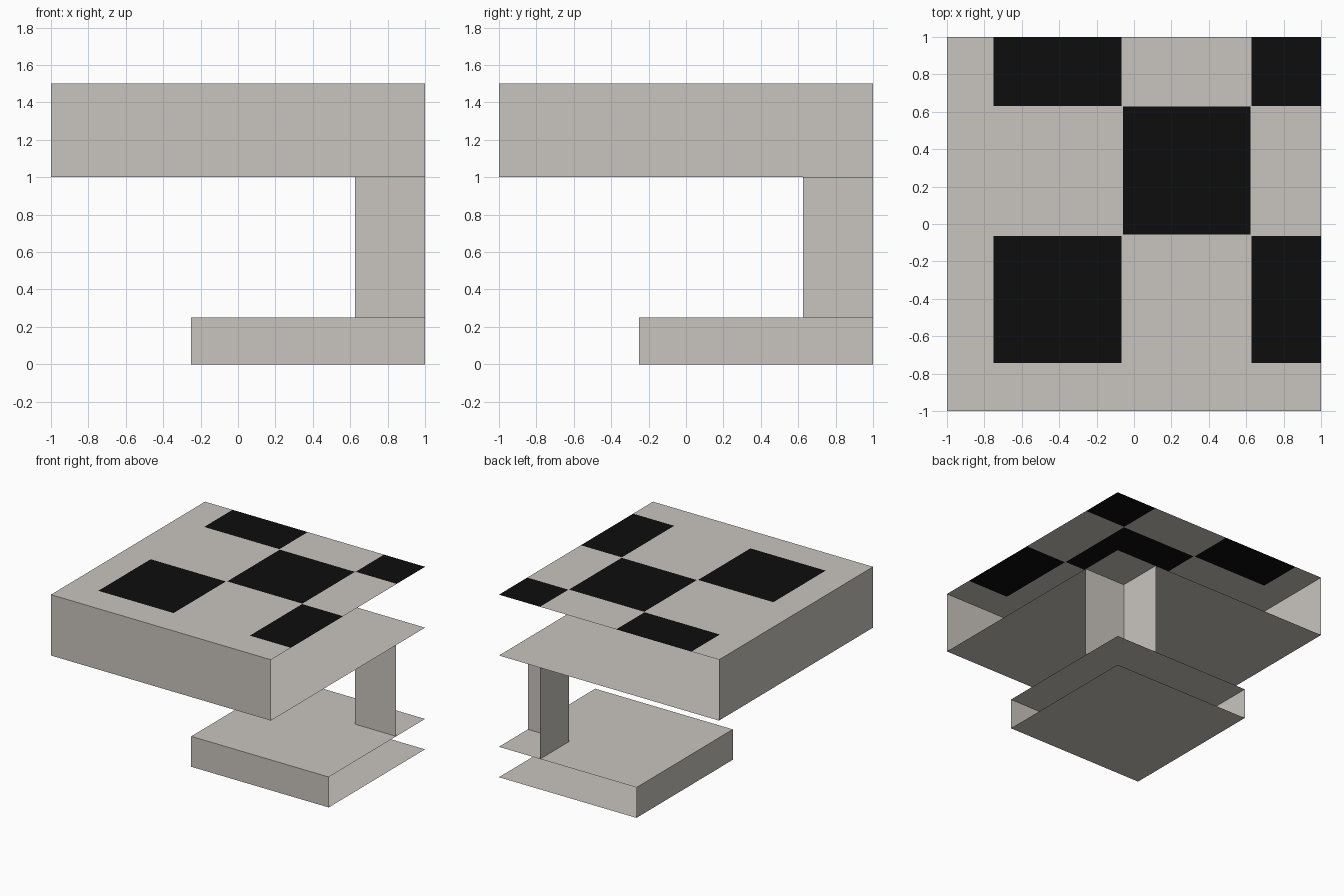
import bpy, bmesh
from mathutils import Vector

if "Cube" in bpy.data.objects:
    bpy.data.objects.remove(bpy.data.objects["Cube"])


def material(name, color):
    m = bpy.data.materials.new(name)
    m.diffuse_color = (*color, 1)
    m.use_nodes = True
    m.node_tree.nodes["Principled BSDF"].inputs["Base Color"].default_value = m.diffuse_color
    return m


stone = material("pale stone", (0.584, 0.558, 0.521))
black = material("black tile", (0.004, 0.004, 0.004))


def open_box(name, lo, hi, caps=True):
    """Box without its +x and +y walls; caps keeps top and bottom."""
    bm = bmesh.new()
    bmesh.ops.create_cube(bm, size=1)
    lo, hi = Vector(lo), Vector(hi)
    for v in bm.verts:
        v.co = Vector([lo[i] + (v.co[i] + 0.5) * (hi[i] - lo[i]) for i in range(3)])
    bm.normal_update()
    gone = [f for f in bm.faces if f.normal.x > 0.5 or f.normal.y > 0.5
            or (not caps and abs(f.normal.z) > 0.5)]
    bmesh.ops.delete(bm, geom=gone, context='FACES')
    mesh = bpy.data.meshes.new(name)
    bm.to_mesh(mesh)
    bm.free()
    ob = bpy.data.objects.new(name, mesh)
    bpy.context.collection.objects.link(ob)
    mesh.materials.append(stone)
    return ob


# Base, corner leg and tabletop
open_box("base", (-0.25, -0.25, 0), (1, 1, 0.25))
open_box("corner_leg", (0.625, 0.625, 0.25), (1, 1, 1), caps=False)
top = open_box("tabletop", (-1, -1, 1), (1, 1, 1.5))
top.data.materials.append(black)

# Checkerboard cut into the top face, with hairline gaps between tiles
xs = [(-0.75, -0.066), (-0.059, 0.624), (0.627, 1)]
ys = [(-0.742, -0.063), (-0.056, 0.627), (0.632, 1)]
bm = bmesh.new()
bm.from_mesh(top.data)
for axis, spans in ((0, xs), (1, ys)):
    normal = Vector((axis == 0, axis == 1, 0))
    for cut in [c for span in spans for c in span if c < 1]:
        faces = [f for f in bm.faces if f.normal.z > 0.5]
        geom = faces + list({e for f in faces for e in f.edges}) \
            + list({v for f in faces for v in f.verts})
        bmesh.ops.bisect_plane(bm, geom=geom, plane_co=normal * cut, plane_no=normal)
        bm.normal_update()


def cell(value, spans):
    return next((i for i, (a, b) in enumerate(spans) if a < value < b), None)


for f in bm.faces:
    if f.normal.z > 0.5:
        c = f.calc_center_median()
        i, j = cell(c.x, xs), cell(c.y, ys)
        if i is not None and j is not None and (i + j) % 2 == 0:
            f.material_index = 1
bm.to_mesh(top.data)
bm.free()
